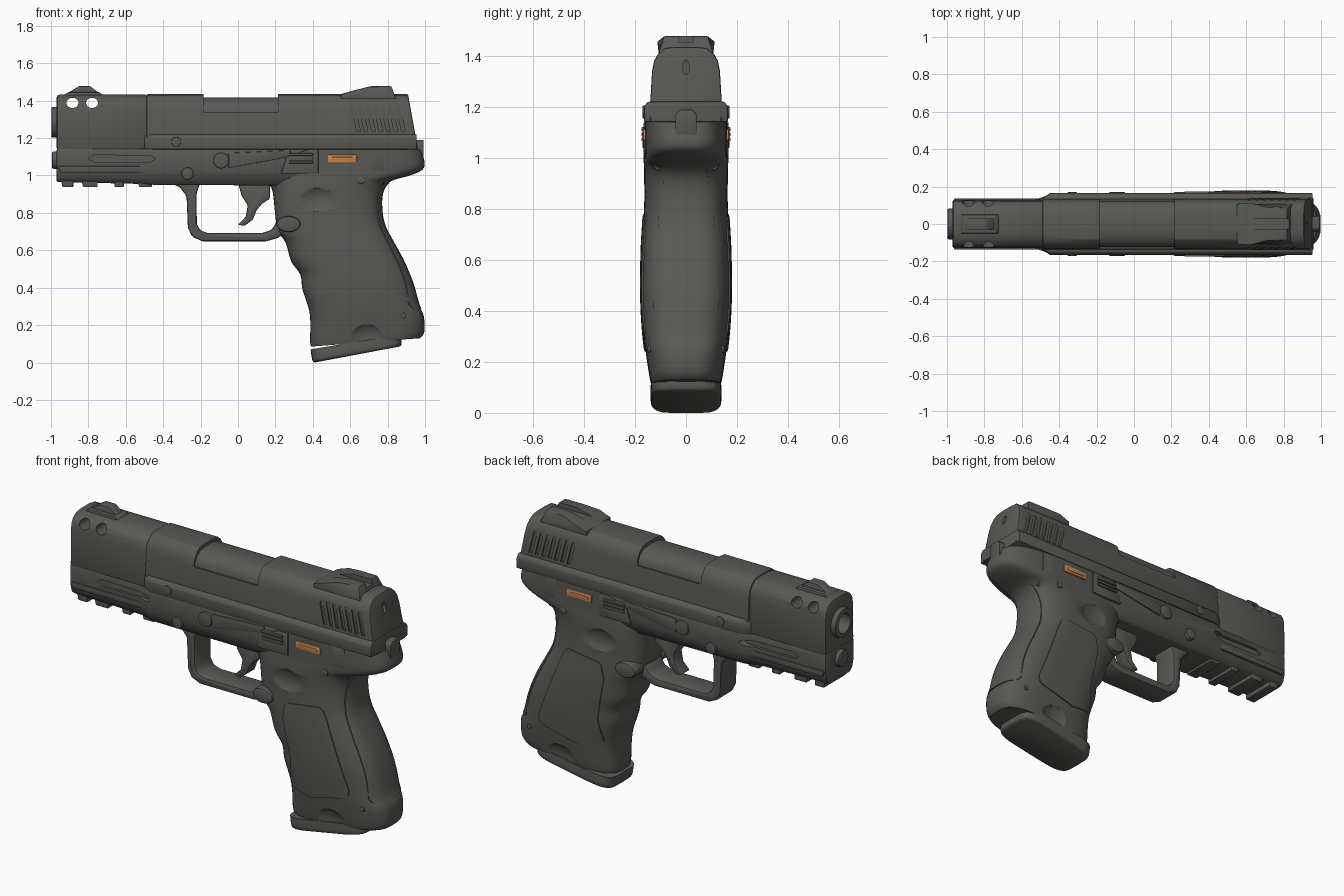
import bpy, bmesh, math

def material(name, rgb):
    m = bpy.data.materials.new(name)
    m.diffuse_color = (*rgb, 1)
    return m

DARK = material("dark grey", (0.098, 0.098, 0.09))
ORANGE = material("orange", (0.6, 0.25, 0.08))

def bake(o):
    dg = bpy.context.evaluated_depsgraph_get()
    me = bpy.data.meshes.new_from_object(o.evaluated_get(dg))
    o.modifiers.clear()
    o.data = me

def loft(name, rings, bevel=0, mat=DARK):
    """Skin a list of equal-length rings and cap both ends."""
    bm = bmesh.new()
    vs = [[bm.verts.new(p) for p in r] for r in rings]
    for a, b in zip(vs, vs[1:]):
        for i in range(len(a)):
            bm.faces.new((a[i - 1], a[i], b[i], b[i - 1]))
    bm.faces.new(vs[0])
    bm.faces.new(vs[-1])
    bmesh.ops.recalc_face_normals(bm, faces=bm.faces)
    me = bpy.data.meshes.new(name)
    bm.to_mesh(me)
    bm.free()
    me.materials.append(mat)
    o = bpy.data.objects.new(name, me)
    bpy.context.collection.objects.link(o)
    if bevel:
        b = o.modifiers.new("bevel", 'BEVEL')
        b.width, b.segments, b.limit_method, b.angle_limit = bevel, 2, 'ANGLE', math.radians(35)
        bake(o)
    return o

def prism(name, pts, t0, t1, bevel=0, mat=DARK, axis='y'):
    """Extrude an (x,z) outline along y, or a (y,z) outline along x."""
    place = (lambda u, v, t: (u, t, v)) if axis == 'y' else (lambda u, v, t: (t, u, v))
    return loft(name, [[place(u, v, t) for u, v in pts] for t in (t0, t1)], bevel, mat)

def rect(x0, x1, z0, z1):
    return [(x0, z0), (x1, z0), (x1, z1), (x0, z1)]

def disc(x, z, rx, rz=None, n=32):
    return [(x + rx * math.cos(2 * math.pi * i / n), z + (rz or rx) * math.sin(2 * math.pi * i / n)) for i in range(n)]

def both(half):
    return half + [(-y, z) for y, z in reversed(half)]

def boolean(o, cutter, op='DIFFERENCE'):
    m = o.modifiers.new("cut", 'BOOLEAN')
    m.operation, m.object, m.solver = op, cutter, 'EXACT'
    bake(o)
    bpy.data.objects.remove(cutter)

def oval_loft(name, rows, power, steps=4, n=48):
    """Rows of (front z, front x, back z, back x, half width), smoothly interpolated."""
    ext = [rows[0]] + rows + [rows[-1]]
    fine = []
    for k in range(len(rows) - 1):
        a, b, c, d = ext[k:k + 4]
        for s in range(steps):
            t = s / steps
            fine.append([q + 0.5 * t * (r - p + t * (2 * p - 5 * q + 4 * r - w + t * (3 * (q - r) + w - p)))
                         for p, q, r, w in zip(a, b, c, d)])
    fine.append(rows[-1])
    rings = []
    for zf, xf, zb, xb, hw in fine:
        ring = []
        for i in range(n):
            c, s = math.cos(2 * math.pi * i / n), math.sin(2 * math.pi * i / n)
            u = math.copysign(abs(c) ** (2 / power), c) * 0.5 + 0.5
            ring.append((xf + (xb - xf) * u, math.copysign(abs(s) ** (2 / power), s) * hw, zf + (zb - zf) * u))
        rings.append(ring)
    return loft(name, rings)

def ball(center, radii):
    bm = bmesh.new()
    bmesh.ops.create_uvsphere(bm, u_segments=32, v_segments=16, radius=1)
    for v in bm.verts:
        v.co = [c + r * p for c, r, p in zip(center, radii, v.co)]
    me = bpy.data.meshes.new("scoop")
    bm.to_mesh(me)
    bm.free()
    o = bpy.data.objects.new("scoop", me)
    bpy.context.collection.objects.link(o)
    return o

SIDES = (1, -1)

# Slide: front block, rear block with slanted back, and lower flange
top = [(0.128, 1.34), (0.122, 1.38), (0.108, 1.405), (0.08, 1.425), (0.04, 1.432)]
front = prism("slide_front", both([(0.13, 1.135)] + top), -0.97, -0.485, 0.014, axis='x')
sec = both([(0.14, 1.14), (0.14, 1.22), (0.133, 1.34), (0.125, 1.38), (0.11, 1.407), (0.082, 1.43), (0.04, 1.435)])
slide = loft("slide_rear", [[(-0.49, y, z) for y, z in sec],
                            [(0.91 + (1.43 - z) * 0.18, y, z) for y, z in sec]], 0.008)
flange = both([(0.165, 1.14), (0.165, 1.2), (0.15, 1.22)])
loft("slide_flange", [[(x, y * k, z) for y, z in flange] for x, k in ((-0.5, 0.8), (-0.45, 1), (0.955, 1))], 0.006)

# Ejection port with barrel hood
boolean(slide, prism("port", rect(-0.185, 0.215, 1.34, 1.6), -0.3, 0.3))
prism("barrel_hood", both([(0.125, 1.3), (0.122, 1.36), (0.105, 1.39), (0.075, 1.41), (0.03, 1.417)]), -0.19, 0.22, axis='x')

# Rear grip grooves in the slide
for s in SIDES:
    for i in range(7):
        x = 0.605 + i * 0.04
        boolean(slide, prism("groove", [(x, 1.365), (x + 0.02, 1.365), (x + 0.05, 1.235), (x + 0.03, 1.235)], s * 0.127, s * 0.2))

# Muzzle, guide rod, bore and gas ports
muzzle = prism("muzzle", disc(0, 1.285, 0.082), -0.998, -0.9, 0.008, axis='x')
for part in (muzzle, front):
    boolean(part, prism("bore", disc(0, 1.285, 0.055), -1.1, -0.7, axis='x'))
prism("guide_rod", disc(0, 1.082, 0.047), -0.995, -0.9, 0.01, axis='x')
for x in (-0.885, -0.78):
    boolean(front, prism("gas_port", disc(x, 1.388, 0.032, 0.027), -0.3, 0.3))

# Sights
prism("front_sight_base", [(-0.94, 1.42), (-0.91, 1.445), (-0.74, 1.445), (-0.71, 1.42)], -0.05, 0.05, 0.004)
prism("front_sight", [(-0.93, 1.43), (-0.85, 1.477), (-0.79, 1.477), (-0.73, 1.43)], -0.03, 0.03, 0.004)
rear = loft("rear_sight", [[(x, s * (0.108 if z < 1.46 else 0.085), z) for x, z in
            ((0.55, 1.41), (0.55, 1.435), (0.62, 1.455), (0.71, 1.477), (0.82, 1.477), (0.845, 1.41))] for s in SIDES], 0.004)
boolean(rear, prism("sight_notch", rect(-0.028, 0.028, 1.452, 1.6), 0.5, 1, axis='x'))

# Frame with dust cover and accessory rail
rings = []
for x, hw, zb in ((-0.97, 0.128, 0.965), (-0.53, 0.13, 0.955), (-0.45, 0.158, 0.95), (0.1, 0.16, 0.947), (0.78, 0.16, 0.95)):
    rings.append([(x, y, z) for y, z in both([(hw, 1.145), (hw, 1.03), (hw * 0.9, 0.985), (hw * 0.72, zb)])])
frame = loft("frame", rings, 0.008)
for s in SIDES:
    boolean(frame, prism("side_slot", [(-0.8, 1.09), (-0.77, 1.11), (-0.47, 1.105), (-0.44, 1.09), (-0.47, 1.072), (-0.77, 1.072)], s * 0.115, s * 0.2))
    prism("side_rail", [(-0.965, 1.05), (-0.45, 1.05), (-0.48, 1.015), (-0.95, 1.015)], s * 0.1, s * 0.137, 0.006)
for x0, x1 in ((-0.95, -0.88), (-0.84, -0.75), (-0.67, -0.61), (-0.54, -0.46)):
    prism("rail_tooth", [(x0, 0.99), (x0 + 0.012, 0.937), (x1, 0.937), (x1, 0.99)], -0.1, 0.1, 0.006)

# Trigger guard and trigger
prism("trigger_guard", [(-0.38, 0.97), (-0.31, 0.935), (-0.275, 0.89), (-0.268, 0.72), (-0.245, 0.672), (-0.19, 0.648),
      (0.15, 0.648), (0.21, 0.665), (0.27, 0.7), (0.27, 0.8), (0.205, 0.75), (0.18, 0.71), (0.13, 0.692), (-0.16, 0.692),
      (-0.2, 0.705), (-0.22, 0.74), (-0.222, 0.9), (-0.2, 0.97)], -0.075, 0.075, 0.012)
prism("trigger", [(0.0, 0.96), (0.02, 0.89), (0.052, 0.84), (0.042, 0.78), (0.0, 0.737), (0.035, 0.73), (0.08, 0.765),
      (0.1, 0.815), (0.13, 0.85), (0.17, 0.875), (0.17, 0.96)], -0.04, 0.04, 0.008)

# Grip with finger grooves and rear tang
GRIP = [(0.085, 0.39, 0.13, 0.975, 0.135), (0.12, 0.385, 0.165, 0.996, 0.143), (0.2, 0.387, 0.25, 0.993, 0.156),
        (0.28, 0.38, 0.31, 0.965, 0.165), (0.39, 0.345, 0.4, 0.94, 0.172), (0.47, 0.333, 0.47, 0.915, 0.174),
        (0.54, 0.285, 0.56, 0.875, 0.174), (0.64, 0.255, 0.65, 0.825, 0.172), (0.7, 0.215, 0.74, 0.78, 0.168),
        (0.78, 0.2, 0.84, 0.765, 0.164), (0.88, 0.19, 0.92, 0.775, 0.164), (0.93, 0.18, 0.97, 0.82, 0.164),
        (0.96, 0.16, 1.0, 0.92, 0.163), (0.99, 0.15, 1.03, 0.985, 0.162), (1.06, 0.15, 1.07, 0.998, 0.162),
        (1.14, 0.15, 1.14, 0.975, 0.162)]
grip = oval_loft("grip", GRIP, 3.2)

# Raised side panels and backstrap that follow the grip surface
panels = oval_loft("grip_side_panels", [r[:4] + (r[4] * 1.035,) for r in GRIP], 3.2)
boolean(panels, prism("outline", [(0.415, 0.73), (0.435, 0.745), (0.625, 0.77), (0.65, 0.755), (0.68, 0.69), (0.815, 0.345), (0.81, 0.315),
        (0.785, 0.295), (0.57, 0.24), (0.44, 0.262), (0.425, 0.28), (0.445, 0.415), (0.4, 0.655)], -0.3, 0.3), 'INTERSECT')
strap = oval_loft("backstrap", [(r[0], r[1], r[2], r[3] + 0.006, r[4]) for r in GRIP], 3.2)
boolean(strap, prism("outline", both([(0.12, 0.29), (0.13, 0.31), (0.122, 0.6), (0.1, 0.85), (0.08, 0.96)]), 0.72, 1.1, axis='x'), 'INTERSECT')

# Thumb rests and magazine finger cuts
for s in SIDES:
    boolean(grip, ball((0.42, s * 0.2, 0.87), (0.13, 0.055, 0.085)))
    boolean(grip, ball((0.69, s * 0.17, 0.12), (0.11, 0.045, 0.09)))

# Magazine base
oval_loft("magazine_base", [(0.0, 0.41, 0.085, 0.862, 0.122), (0.014, 0.397, 0.098, 0.875, 0.138),
                            (0.07, 0.388, 0.15, 0.872, 0.138)], 5)

# Controls and pins on both sides
for s in SIDES:
    prism("slide_stop_seat", [(0.23, 1.01), (0.43, 1.01), (0.43, 1.14), (0.38, 1.14), (0.26, 1.1)], s * 0.1, s * 0.167, 0.005)
    prism("slide_stop_arm", [(-0.05, 1.12), (0.28, 1.135), (0.28, 1.1), (-0.05, 1.04)], s * 0.1, s * 0.166, 0.004)
    for i in range(3):
        prism("slide_stop_ridge", rect(0.27, 0.4, 1.065 + i * 0.02, 1.079 + i * 0.02), s * 0.1, s * 0.175, 0.003)
    prism("takedown_pin", disc(-0.09, 1.08, 0.042), s * 0.1, s * 0.171, 0.005)
    prism("frame_pin", disc(-0.27, 1.01, 0.032), s * 0.1, s * 0.167, 0.005)
    prism("slide_pin", disc(-0.33, 1.18, 0.026), s * 0.1, s * 0.17, 0.004)
    prism("rear_pin", disc(0.66, 0.975, 0.02), s * 0.1, s * 0.164, 0.004)
    prism("lower_pin", disc(0.885, 0.25, 0.014), s * 0.1, s * 0.15, 0.003)
    prism("magazine_button", disc(0.27, 0.74, 0.064, 0.043), s * 0.08, s * 0.17, 0.012)
    prism("ejector_bar", rect(0.48, 0.635, 1.068, 1.112), s * 0.1, s * 0.169, 0.006, ORANGE)
    prism("ejector_ridge", rect(0.5, 0.615, 1.082, 1.098), s * 0.1, s * 0.172, 0.003, ORANGE)

# Back plate details
prism("rear_tang_plate", [(-0.042, 1.08), (0.042, 1.08), (0.042, 1.17), (0.025, 1.19), (-0.025, 1.19), (-0.042, 1.17)], 0.9, 0.992, 0.005, axis='x')
boolean(slide, prism("striker_slot", disc(0, 1.355, 0.013, 0.028, 16), 0.9, 1.1, axis='x'))

# Smooth shading with crisp edges
for o in bpy.context.scene.objects:
    o.select_set(True)
    bpy.context.view_layer.objects.active = o
bpy.ops.object.shade_smooth_by_angle(angle=math.radians(32))
